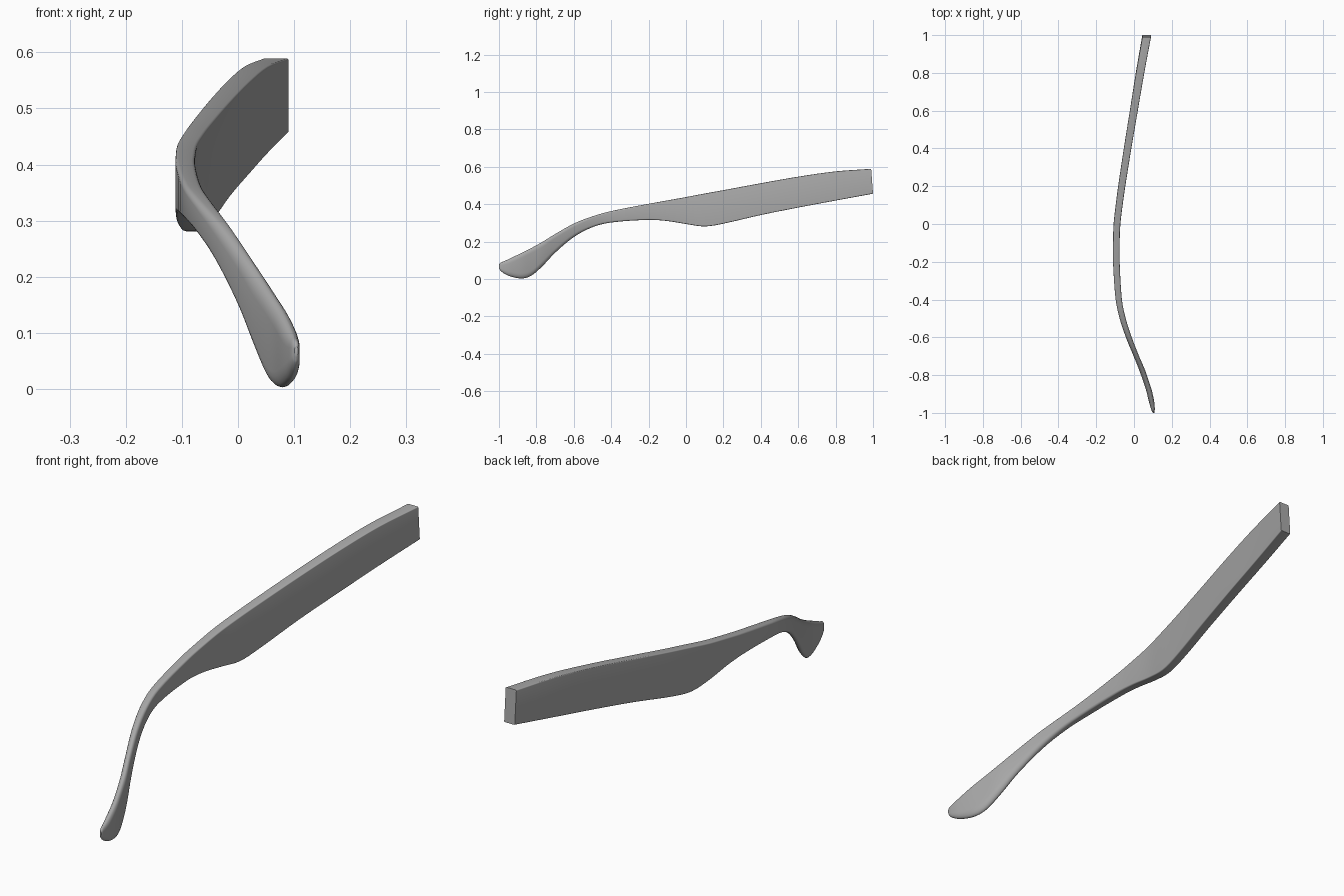
import bpy, bmesh, math

if "Cube" in bpy.data.objects:
    bpy.data.objects.remove(bpy.data.objects["Cube"])

# Stations: y, top z, bottom z, outer x, inner x, corner roundness (0..1)
STATIONS = [
    (-1.000, 0.076, 0.060, 0.101, 0.107, 1.0),
    (-0.994, 0.086, 0.047, 0.096, 0.109, 1.0),
    (-0.975, 0.094, 0.031, 0.089, 0.110, 1.0),
    (-0.940, 0.110, 0.014, 0.079, 0.107, 1.0),
    (-0.880, 0.139, 0.003, 0.064, 0.094, 1.0),
    (-0.830, 0.164, 0.016, 0.048, 0.078, 1.0),
    (-0.770, 0.197, 0.066, 0.026, 0.057, 1.0),
    (-0.700, 0.240, 0.140, -0.002, 0.027, 0.95),
    (-0.600, 0.296, 0.224, -0.043, -0.012, 0.85),
    (-0.500, 0.335, 0.277, -0.076, -0.044, 0.7),
    (-0.400, 0.363, 0.302, -0.097, -0.064, 0.55),
    (-0.200, 0.402, 0.316, -0.111, -0.076, 0.4),
    (-0.100, 0.420, 0.310, -0.111, -0.076, 0.32),
    (0.000, 0.438, 0.294, -0.108, -0.072, 0.28),
    (0.100, 0.457, 0.281, -0.097, -0.060, 0.25),
    (0.200, 0.475, 0.296, -0.084, -0.046, 0.22),
    (0.400, 0.512, 0.342, -0.054, -0.014, 0.18),
    (0.600, 0.547, 0.382, -0.022, 0.020, 0.15),
    (0.800, 0.575, 0.420, 0.010, 0.054, 0.15),
    (0.995, 0.589, 0.456, 0.044, 0.090, 0.15),
]


def tangent(i, k):
    a, b = STATIONS[max(i - 1, 0)], STATIONS[min(i + 1, len(STATIONS) - 1)]
    return (b[k] - a[k]) / (b[0] - a[0])


def sample(i, t):
    """Smooth Hermite blend between stations i and i + 1."""
    a, b = STATIONS[i], STATIONS[i + 1]
    h = b[0] - a[0]
    out = [a[0] + h * t]
    for k in range(1, 6):
        out.append((2*t**3 - 3*t*t + 1) * a[k] + (t**3 - 2*t*t + t) * h * tangent(i, k)
                   + (3*t*t - 2*t**3) * b[k] + (t**3 - t*t) * h * tangent(i + 1, k))
    return out


def section(y, top, bottom, outer, inner, roundness):
    """Rounded rectangle across the arm; the hinge end leans slightly."""
    hx, hz = (inner - outer) / 2, (top - bottom) / 2
    cx, cz = (inner + outer) / 2, (top + bottom) / 2
    rx = hx * min(roundness, 1)
    rz = min(rx * (1 + max(0, roundness - 0.7) * 3), hz)
    lean = 0.075 * max(0, (y - 0.6) / 0.4)
    pts = []
    for q, (sx, sz) in enumerate(((1, 1), (-1, 1), (-1, -1), (1, -1))):
        for s in range(6):
            a = math.pi / 2 * (q + s / 5 * 0.98 + 0.01)
            x = cx + sx * (hx - rx) + rx * math.cos(a)
            z = cz + sz * (hz - rz) + rz * math.sin(a)
            pts.append((x, y - (z - cz) * lean, z))
    return pts


# Temple arm, lofted from tip to hinge end
rows = [sample(i, s / 4) for i in range(len(STATIONS) - 1) for s in range(4)]
rows.append(STATIONS[-1])
bm = bmesh.new()
rings = [[bm.verts.new(p) for p in section(*r)] for r in rows]
n = len(rings[0])
for a, b in zip(rings, rings[1:]):
    for j in range(n):
        bm.faces.new((a[j], a[(j + 1) % n], b[(j + 1) % n], b[j]))
bm.faces.new(rings[0])
bm.faces.new(rings[-1])
bmesh.ops.recalc_face_normals(bm, faces=bm.faces)
mesh = bpy.data.meshes.new("temple_arm")
bm.to_mesh(mesh)
bm.free()
arm = bpy.data.objects.new("temple_arm", mesh)
bpy.context.collection.objects.link(arm)

# Plain grey plastic
grey = bpy.data.materials.new("grey_plastic")
grey.diffuse_color = (0.4, 0.4, 0.4, 1)
grey.use_nodes = True
grey.node_tree.nodes["Principled BSDF"].inputs["Base Color"].default_value = grey.diffuse_color
mesh.materials.append(grey)

bpy.context.view_layer.objects.active = arm
arm.select_set(True)
bpy.ops.object.shade_smooth_by_angle(angle=math.radians(35))
